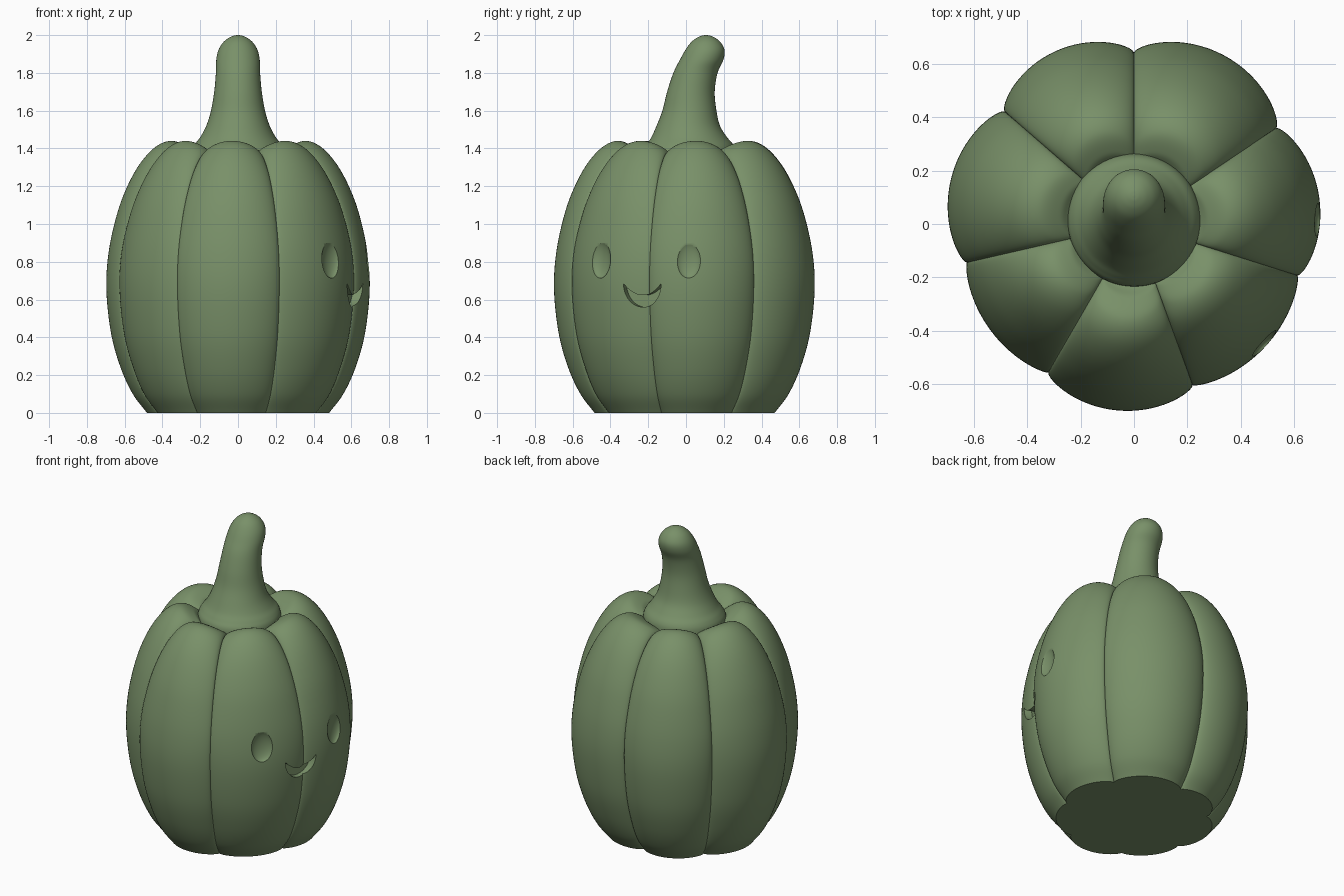
import bpy, bmesh, math
from mathutils import Vector, Matrix

if "Cube" in bpy.data.objects:
    bpy.data.objects.remove(bpy.data.objects["Cube"])

green = bpy.data.materials.new("green")
green.diffuse_color = (0.19, 0.28, 0.14, 1)
green.use_nodes = True
green.node_tree.nodes["Principled BSDF"].inputs["Base Color"].default_value = green.diffuse_color


def spline(pts, n):
    """Catmull-Rom samples through the given tuples."""
    p = [Vector(q) for q in pts]
    p = [2 * p[0] - p[1]] + p + [2 * p[-1] - p[-2]]
    out = []
    for i in range(1, len(p) - 2):
        a, b, c, d = p[i - 1:i + 3]
        for k in range(n):
            t = k / n
            out.append(0.5 * (2 * b + (c - a) * t + (2 * a - 5 * b + 4 * c - d) * t * t
                              + (3 * b - a - 3 * c + d) * t ** 3))
    return out + [p[-2]]


def make(name, bm):
    bmesh.ops.recalc_face_normals(bm, faces=bm.faces[:])
    me = bpy.data.meshes.new(name)
    bm.to_mesh(me)
    bm.free()
    ob = bpy.data.objects.new(name, me)
    bpy.context.collection.objects.link(ob)
    me.materials.append(green)
    return ob


def skin(name, rings):
    """Closed surface through equal-sized rings, capped at both ends."""
    bm = bmesh.new()
    vs = [[bm.verts.new(c) for c in r] for r in rings]
    n = len(vs[0])
    for a, b in zip(vs, vs[1:]):
        for i in range(n):
            j = (i + 1) % n
            bm.faces.new((a[i], a[j], b[j], b[i]))
    bm.faces.new(vs[0][::-1])
    bm.faces.new(vs[-1])
    return make(name, bm)


def smooth(ob, angle):
    bpy.ops.object.select_all(action='DESELECT')
    ob.select_set(True)
    bpy.context.view_layer.objects.active = ob
    bpy.ops.object.shade_smooth_by_angle(angle=math.radians(angle))


# Ribbed body: crest and valley profiles (radius, height) blended around seven lobes
crest = spline([(.485, 0), (.56, .1), (.625, .24), (.675, .42), (.70, .65), (.688, .85),
                (.645, 1.05), (.59, 1.2), (.52, 1.325), (.44, 1.41), (.36, 1.44),
                (.28, 1.41), (.22, 1.36), (.1, 1.34)], 8)
valley = spline([(.43, 0), (.505, .1), (.565, .24), (.615, .42), (.64, .65), (.63, .85),
                 (.58, 1.05), (.515, 1.2), (.445, 1.3), (.37, 1.36), (.30, 1.37),
                 (.24, 1.35), (.2, 1.33), (.1, 1.32)], 8)
grooves = [-270, -221, -167, -120, -70, -17.5, 34, 90]
lobe_radius = [.71, .705, .668, .70, .672, .70, .715]
STEPS = 36
around = []
for g0, g1, rad in zip(grooves, grooves[1:], lobe_radius):
    for k in range(STEPS):
        t = (1 - math.cos(math.pi * k / STEPS)) / 2
        w = math.sin(math.pi * t) ** 0.6 if k else 0
        around.append((math.radians(g0 + (g1 - g0) * t), w, 1 + (rad / .70 - 1) * w))
rings = []
for c, v in zip(crest, valley):
    ring = []
    for a, w, s in around:
        r, z = v.lerp(c, w)
        ring.append((r * s * math.cos(a), r * s * math.sin(a), z))
    rings.append(ring)
body = skin("pumpkin_body", rings)

# Curved stem: (height, y centre, radius)
stem_path = spline([(1.3, .015, .25), (1.38, .015, .247), (1.42, .02, .23), (1.46, .017, .2),
                    (1.52, .012, .168), (1.6, .018, .143), (1.7, .026, .126),
                    (1.8, .05, .117), (1.87, .083, .115), (1.92, .1, .104),
                    (1.96, .105, .08), (1.985, .106, .05), (1.997, .106, .022),
                    (2.0, .106, .003)], 5)
stem = skin("stem", [[(r * math.cos(a), y + r * math.sin(a), min(z, 2.0))
                      for a in (math.tau * i / 64 for i in range(64))]
                     for z, y, r in stem_path])


# Recessed face
def eye(deg, radius):
    bm = bmesh.new()
    bmesh.ops.create_uvsphere(bm, u_segments=40, v_segments=24, radius=1)
    place = (Matrix.Rotation(math.radians(deg), 4, 'Z') @ Matrix.Translation((radius, 0, .815))
             @ Matrix.Diagonal((.035, .068, .102, 1)))
    bmesh.ops.transform(bm, matrix=place, verts=bm.verts[:])
    return make("eye_cutter", bm)


def mouth(deg):
    N = 24
    us = [-1 + 2 * i / N for i in range(N + 1)]
    low = [(.108 * math.sin(u * math.pi / 2), .685 - .125 * math.cos(u * math.pi / 2)) for u in us]
    up = [(.108 * u, .685 - .062 * (1 - u * u)) for u in us[::-1]][1:-1]
    turn = Matrix.Rotation(math.radians(deg), 3, 'Z')
    return skin("mouth_cutter", [[turn @ Vector((x, u, v)) for u, v in low + up]
                                 for x in (.61, .85)])


for cutter in (eye(1, .70), eye(-42.5, .672), mouth(-20.5)):
    m = body.modifiers.new("recess", 'BOOLEAN')
    m.operation, m.solver, m.object = 'DIFFERENCE', 'EXACT', cutter
    bpy.context.view_layer.objects.active = body
    bpy.ops.object.modifier_apply(modifier=m.name)
    bpy.data.objects.remove(cutter)

smooth(body, 40)
smooth(stem, 60)
